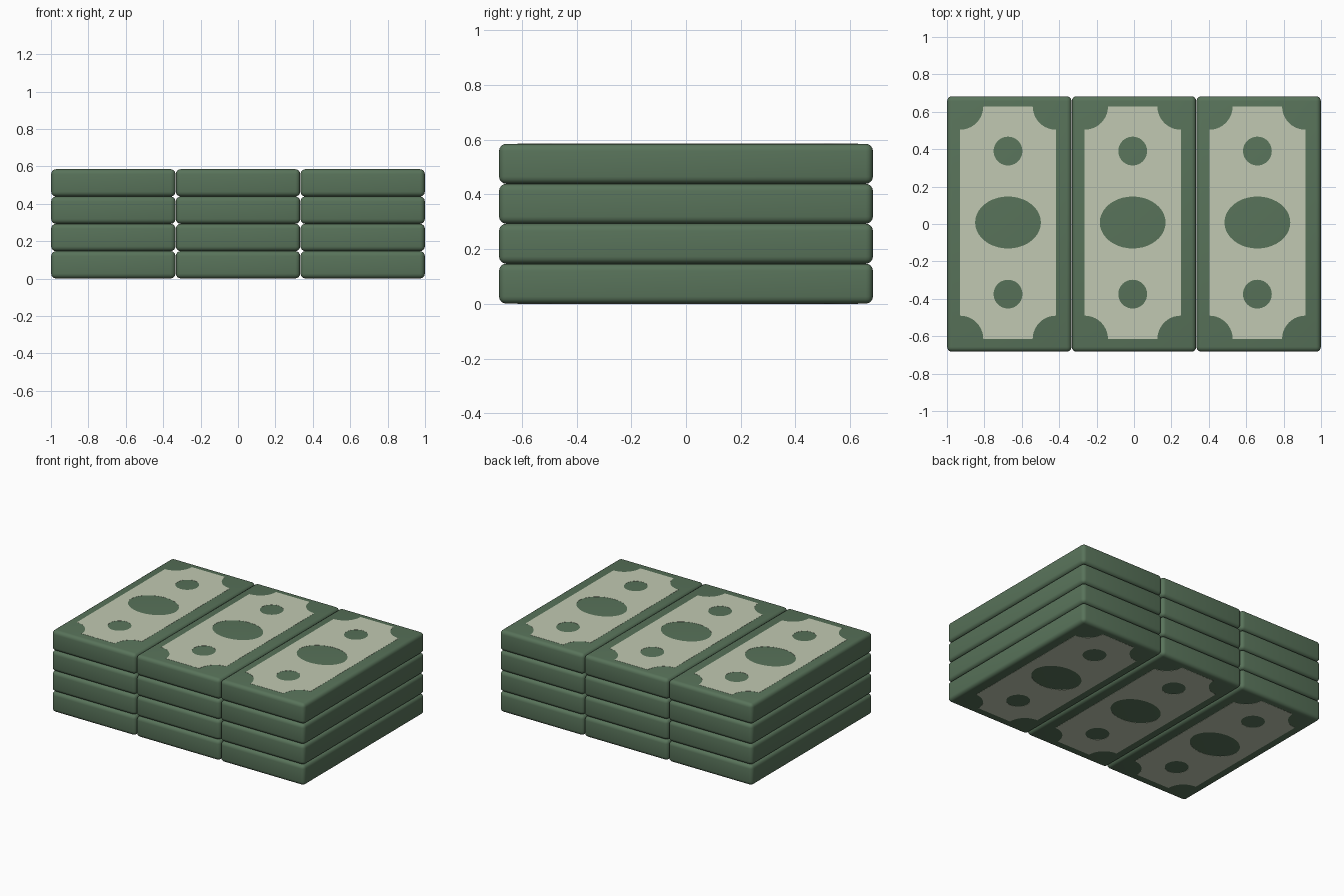
import bpy, bmesh, math

if "Cube" in bpy.data.objects:
    bpy.data.objects.remove(bpy.data.objects["Cube"])

W, D, H, Z0 = 2 / 3, 1.366, 0.146, 0.001   # one bundle, and base height


def material(name, rgb):
    m = bpy.data.materials.new(name)
    m.diffuse_color = (*rgb, 1)
    m.use_nodes = True
    m.node_tree.nodes["Principled BSDF"].inputs["Base Color"].default_value = m.diffuse_color
    return m


GREEN = material("note green", (0.098, 0.171, 0.102))
PALE = material("pale paper", (0.533, 0.584, 0.445))


def ellipse(cx, cy, rx, ry, n=40):
    return [(cx + rx * math.cos(2 * math.pi * i / n),
             cy + ry * math.sin(2 * math.pi * i / n)) for i in range(n)]


def notched_panel(cx, cy, hx, hy, r, n=10):
    # rectangle with a round bite taken out of every corner
    pts = []
    for sx, sy, start in ((1, 1, 270), (-1, 1, 360), (-1, -1, 90), (1, -1, 180)):
        for i in range(n + 1):
            a = math.radians(start - 90 * i / n)
            pts.append((cx + sx * hx + r * math.cos(a), cy + sy * hy + r * math.sin(a)))
    return pts


# Rounded bundle mesh, shared by all twelve bundles
bm = bmesh.new()
bmesh.ops.create_cube(bm, size=1)
bmesh.ops.scale(bm, vec=(W - 0.002, D, H), verts=bm.verts)
bmesh.ops.bevel(bm, geom=bm.edges[:], offset=0.026, segments=4, profile=0.5, affect='EDGES')
bundle_mesh = bpy.data.meshes.new("bundle")
bm.to_mesh(bundle_mesh)
bm.free()
bundle_mesh.materials.append(GREEN)
bundle_mesh.shade_smooth()
bundle_mesh.set_sharp_from_angle(angle=math.radians(35))

# Pale printed panel: a filled outline with the oval and dots left open
curve = bpy.data.curves.new("panel_outline", 'CURVE')
curve.dimensions = '2D'
curve.fill_mode = 'BOTH'
curve.extrude = 0.0006
for pts in (notched_panel(-0.007, 0.007, 0.257, 0.622, 0.125),
            ellipse(-0.007, 0.008, 0.176, 0.139),
            ellipse(-0.007, 0.39, 0.077, 0.077),
            ellipse(-0.007, -0.375, 0.077, 0.077)):
    s = curve.splines.new('POLY')
    s.points.add(len(pts) - 1)
    for p, (x, y) in zip(s.points, pts):
        p.co = (x, y, 0, 1)
    s.use_cyclic_u = True
outline = bpy.data.objects.new("panel_outline", curve)
bpy.context.collection.objects.link(outline)
deps = bpy.context.evaluated_depsgraph_get()
panel_mesh = bpy.data.meshes.new_from_object(outline.evaluated_get(deps))
panel_mesh.materials.clear()
panel_mesh.materials.append(PALE)
bpy.data.objects.remove(outline)


def place(name, mesh, x, z):
    ob = bpy.data.objects.new(name, mesh)
    ob.location = (x, 0, z)
    bpy.context.collection.objects.link(ob)


# Three columns of four bundles, printed above and below
for col in range(3):
    x = (col - 1) * W
    for row in range(4):
        place(f"bundle_{col}_{row}", bundle_mesh, x, Z0 + H * (row + 0.5))
    place(f"top_panel_{col}", panel_mesh, x, Z0 + 4 * H + 0.0004)
    place(f"bottom_panel_{col}", panel_mesh, x, Z0 - 0.0004)
